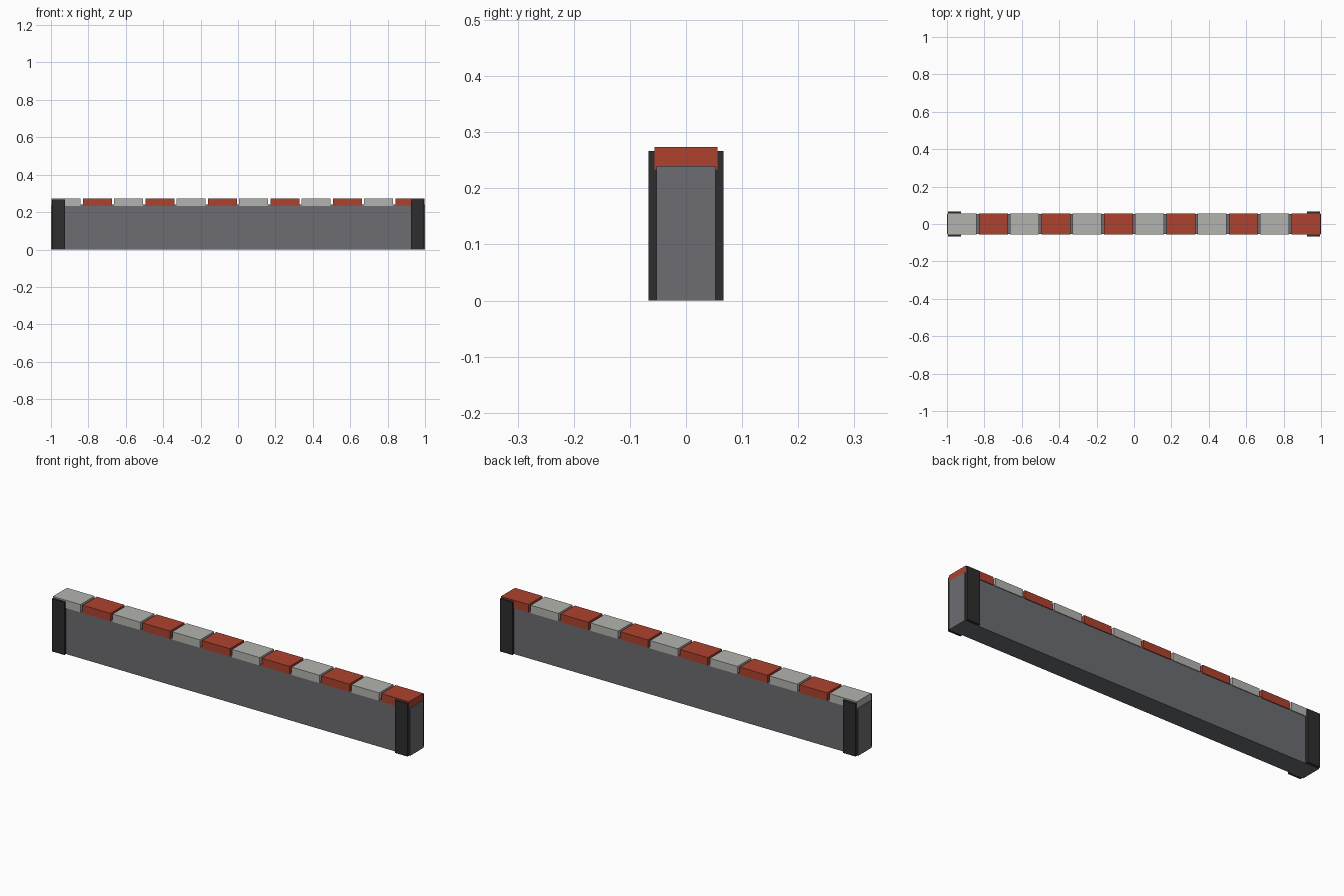
import bpy

cube = bpy.data.objects.get("Cube")
if cube:
    bpy.data.objects.remove(cube, do_unlink=True)


def material(name, r, g, b):
    m = bpy.data.materials.new(name)
    m.use_nodes = True
    m.diffuse_color = (r, g, b, 1)
    bsdf = m.node_tree.nodes["Principled BSDF"]
    bsdf.inputs["Base Color"].default_value = (r, g, b, 1)
    bsdf.inputs["Roughness"].default_value = 0.8
    return m


def box(name, x, half_y, z, mat):
    """Box from x[0] to x[1], z[0] to z[1], centred on y."""
    bpy.ops.mesh.primitive_cube_add(size=1)
    ob = bpy.context.object
    ob.name = name
    size = (x[1] - x[0], 2 * half_y, z[1] - z[0])
    centre = (sum(x) / 2, 0, sum(z) / 2)
    for v in ob.data.vertices:
        v.co = [c + s * p for c, s, p in zip(centre, size, v.co)]
    ob.data.materials.append(mat)
    return ob


concrete = material("concrete grey", 0.15, 0.152, 0.168)
dark = material("dark steel", 0.027, 0.027, 0.027)
red = material("warning red", 0.42, 0.055, 0.027)
pale = material("pale grey", 0.45, 0.45, 0.43)

# Long wall
box("wall", (-1, 1), 0.0525, (0, 0.24), concrete)

# End posts wrapping the wall sides
box("right_post", (-0.995, -0.925), 0.067, (0.0005, 0.267), dark)
box("left_post", (0.925, 0.995), 0.067, (0.0005, 0.267), dark)

# Alternating kerb blocks along the top
count, width, end = 12, 0.155, 0.9965
pitch = (2 * end - width) / (count - 1)
for i in range(count):
    start = -end + i * pitch
    box(f"kerb_block_{i + 1}", (start, start + width), 0.0565,
        (0.234, 0.274), red if i % 2 else pale)
